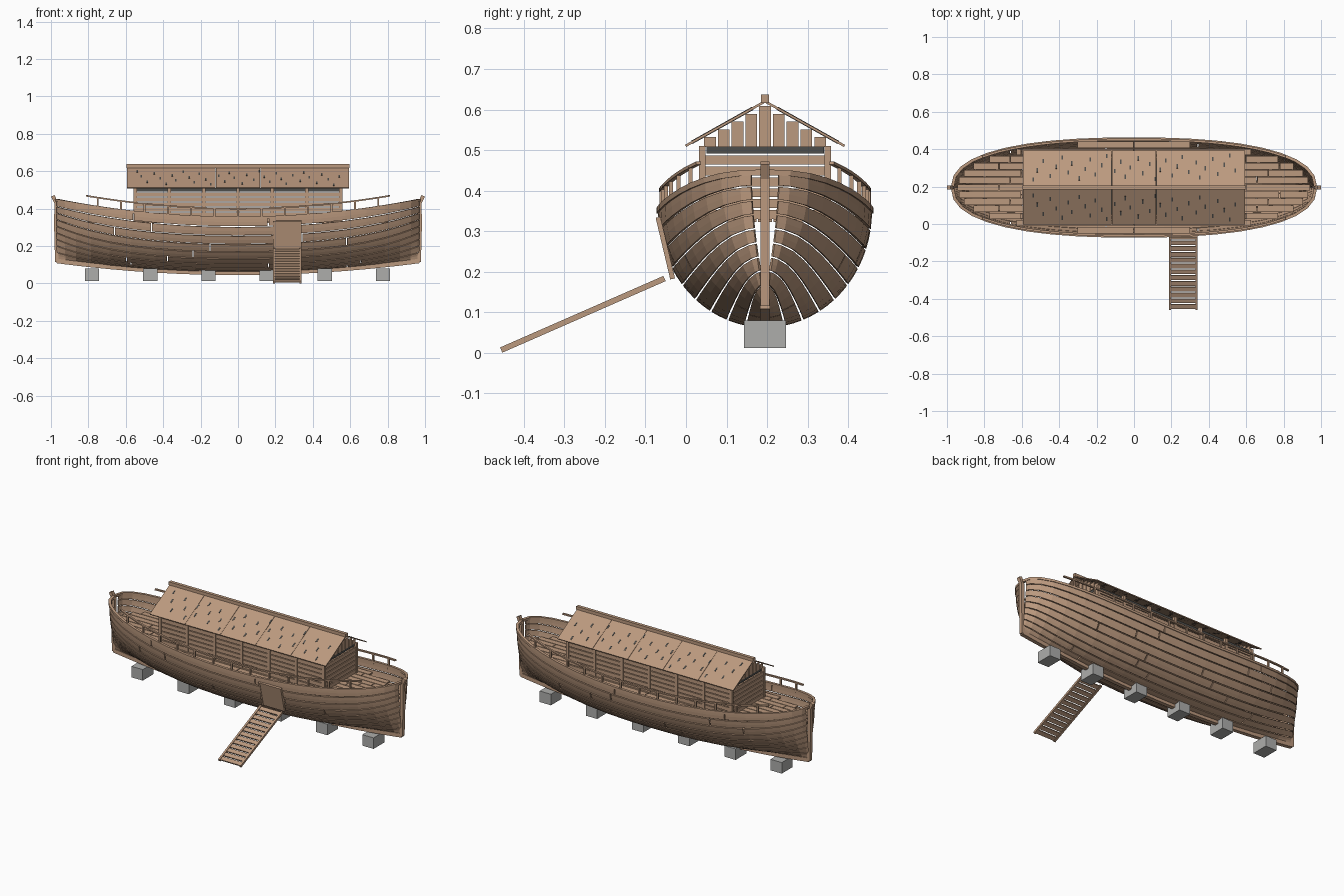
import bpy, bmesh, math, random
from mathutils import Vector

random.seed(4)
cube = bpy.data.objects.get("Cube")
if cube:
    bpy.data.objects.remove(cube, do_unlink=True)

CENTRE_Y = 0.195      # hull centreline; parts are built around it
HALF_LEN = 0.97
BEAM = 0.26


def material(name, rgb):
    m = bpy.data.materials.new(name)
    m.use_nodes = True
    m.diffuse_color = (*rgb, 1)
    m.node_tree.nodes["Principled BSDF"].inputs["Base Color"].default_value = (*rgb, 1)
    return m


WOOD = material("brown wood", (0.50, 0.32, 0.21))
STONE = material("grey stone", (0.42, 0.42, 0.41))
DARK = material("dark opening", (0.075, 0.075, 0.07))


def finish(bm, name, mat, mirror=False, thick=0):
    bmesh.ops.recalc_face_normals(bm, faces=bm.faces)
    me = bpy.data.meshes.new(name)
    bm.to_mesh(me)
    bm.free()
    me.materials.append(mat)
    ob = bpy.data.objects.new(name, me)
    ob.location.y = CENTRE_Y
    bpy.context.collection.objects.link(ob)
    if thick:
        s = ob.modifiers.new("thickness", 'SOLIDIFY')
        s.thickness, s.offset = thick, 0
    if mirror:
        m = ob.modifiers.new("mirror", 'MIRROR')
        m.use_axis = (False, True, False)
        m.use_mirror_merge = False
    return ob


def box(bm, x0, x1, y0, y1, z0, z1):
    vs = bmesh.ops.create_cube(bm, size=1)["verts"]
    for v in vs:
        v.co = ((x0 + x1) / 2 + v.co.x * (x1 - x0),
                (y0 + y1) / 2 + v.co.y * (y1 - y0),
                (z0 + z1) / 2 + v.co.z * (z1 - z0))


def sweep(bm, pts, w, h, side=None):
    """Rectangular bar along a path: w across, h in depth."""
    pts = [Vector(p) for p in pts]
    rings = []
    for i, p in enumerate(pts):
        t = (pts[min(i + 1, len(pts) - 1)] - pts[max(i - 1, 0)]).normalized()
        s = Vector(side) if side else t.cross(Vector((0, 0, 1))).normalized()
        u = s.cross(t).normalized()
        rings.append([bm.verts.new(p + s * a * w / 2 + u * b * h / 2)
                      for a, b in ((-1, -1), (1, -1), (1, 1), (-1, 1))])
    for a, b in zip(rings, rings[1:]):
        for k in range(4):
            bm.faces.new((a[k], a[(k + 1) % 4], b[(k + 1) % 4], b[k]))
    bm.faces.new(rings[0])
    bm.faces.new(rings[-1])


# Hull shape
def plan(x, half=BEAM, length=HALF_LEN):
    return half * max(0, 1 - (abs(x) / length) ** 2.4) ** (1 / 2.4)


def sheer(x):
    return 0.35 + 0.095 * (x / HALF_LEN) ** 2


def bottom(x):
    return 0.066 + 0.064 * (x / HALF_LEN) ** 2


def hull_point(x, t):
    a = t * math.pi / 2
    blend = abs(x / HALF_LEN) ** 4
    depth = math.sin(a) * (1 - blend) + t * blend
    return (x, max(plan(x) * math.cos(a), 0.004),
            sheer(x) - (sheer(x) - bottom(x)) * depth)


STATIONS = [HALF_LEN * math.sin(math.radians(a)) for a in range(-90, 91, 9)]

# Hull strakes, with open seams and staggered butt joints
STRAKES = 9
bm = bmesh.new()
for k in range(STRAKES):
    t0, t1 = k / STRAKES, (k + 1) / STRAKES - 0.012
    joints = sorted(random.uniform(-0.3, 0.3) + c for c in (-0.4, 0.4))
    ends = [-HALF_LEN, *joints, HALF_LEN]
    for a, b in zip(ends, ends[1:]):
        a, b = a + 0.003, b - 0.003
        xs = [a] + [x for x in STATIONS if a + 0.005 < x < b - 0.005] + [b]
        rows = [[bm.verts.new(hull_point(x, t0 + (t1 - t0) * j / 2)) for j in range(3)]
                for x in xs]
        for r, s in zip(rows, rows[1:]):
            for j in range(2):
                bm.faces.new((r[j], s[j], s[j + 1], r[j + 1]))
finish(bm, "hull_planks", WOOD, mirror=True, thick=0.008)

# Gunwale cap along the sheer
bm = bmesh.new()
sweep(bm, [(x, max(plan(x), 0.006), sheer(x)) for x in STATIONS], 0.016, 0.014)
finish(bm, "gunwale", WOOD, mirror=True)

# Keel and the stem posts with outward leaning tips
bm = bmesh.new()
sweep(bm, [(x, 0, bottom(x) - 0.01) for x in STATIONS], 0.024, 0.024, (0, 1, 0))
finish(bm, "keel", WOOD)
for s, name in ((-1, "right_stem_post"), (1, "left_stem_post")):
    bm = bmesh.new()
    sweep(bm, [(s * 0.968, 0, 0.115), (s * 0.973, 0, 0.3), (s * 0.972, 0, 0.43),
               (s * 0.99, 0, 0.468)], 0.022, 0.02, (0, 1, 0))
    finish(bm, name, WOOD)

# Deck boards cut to the hull outline
bm = bmesh.new()
PITCH = 0.038
for i in range(-6, 7):
    y = i * PITCH
    inner, outer = y - PITCH / 2 + 0.002, y + PITCH / 2 - 0.002
    reach = max(abs(inner), abs(outer))
    if reach > 0.25:
        continue
    length = 0.945 * (1 - (reach / 0.252) ** 2.4) ** (1 / 2.4)
    cuts = [-length, -0.72 + 0.06 * (i % 3), 0, 0.6 + 0.06 * (i % 4), length]
    cuts = sorted(c for c in cuts if abs(c) <= length)
    for a, b in zip(cuts, cuts[1:]):
        box(bm, a, b - 0.004, inner, outer, 0.322, 0.33)
finish(bm, "deck_boards", WOOD)

# Railing on both sides
bm = bmesh.new()


def rail_point(x):
    return (x, plan(x) - 0.004, 0.4 + 0.068 * (x / 0.81) ** 2)


sweep(bm, [rail_point(0.81 * i / 10) for i in range(-10, 11)], 0.012, 0.008)
for i in range(-6, 7):
    x, y, z = rail_point(i * 0.125)
    box(bm, x - 0.005, x + 0.005, y - 0.005, y + 0.005, sheer(x) - 0.02, z)
finish(bm, "railing", WOOD, mirror=True)

# Cabin walls of spaced boards
HX, HY, FLOOR, EAVE = 0.55, 0.155, 0.33, 0.51
bm = bmesh.new()
for i in range(6):
    z = FLOOR + i * 0.0268
    for s in (-1, 1):
        box(bm, -HX, HX, s * HY - 0.004, s * HY + 0.004, z, z + 0.022)
        box(bm, s * HX - 0.004, s * HX + 0.004, -HY, HY, z, z + 0.022)
finish(bm, "cabin_wall_boards", WOOD)

# Cabin posts
bm = bmesh.new()
for i in range(7):
    x = -HX + i * 2 * HX / 6
    box(bm, x - 0.009, x + 0.009, HY - 0.008, HY + 0.008, FLOOR, EAVE)
finish(bm, "cabin_posts", WOOD, mirror=True)

# Window band under the eaves
bm = bmesh.new()
box(bm, -HX + 0.005, HX - 0.005, -0.145, 0.145, 0.491, 0.509)
finish(bm, "window_band", DARK)

# Gable boards with stepped tops
SLOPE, RIDGE = 0.56, 0.62
bm = bmesh.new()
for s in (-1, 1):
    for i in range(-4, 5):
        y = i * 0.034
        top = RIDGE - 0.004 - SLOPE * (abs(y) + 0.014)
        x = s * (HX - 0.005)
        box(bm, x - 0.004, x + 0.004, y - 0.0145, y + 0.0145, 0.508, top)
finish(bm, "gable_boards", WOOD)

# Roof panels and ridge beam
bm = bmesh.new()


def roof_point(x, y):
    return (x, y, RIDGE - SLOPE * y)


ROOF, PANELS = 0.593, 5
width = 2 * ROOF / PANELS
for i in range(PANELS):
    x = -ROOF + (i + 0.5) * width
    sweep(bm, [roof_point(x, 0.196), roof_point(x, 0.002)], width - 0.0015, 0.006, (1, 0, 0))
finish(bm, "roof_panels", WOOD, mirror=True)
bm = bmesh.new()
box(bm, -ROOF - 0.003, ROOF + 0.003, -0.01, 0.01, 0.616, 0.637)
finish(bm, "ridge_beam", WOOD)

# Small slots scattered over the roof
bm = bmesh.new()
for i in range(36):
    x = -0.56 + 1.12 * (i + 0.5) / 36 + random.uniform(-0.008, 0.008)
    y = 0.03 + 0.13 * ((i * 0.382) % 1)
    sweep(bm, [roof_point(x, y + 0.022), roof_point(x, y)], 0.008, 0.0085, (1, 0, 0))
finish(bm, "roof_slots", DARK, mirror=True)

# Boarding ramp: stringers and slats
RX0, RX1 = 0.187, 0.34
low = Vector((0, -0.456 - CENTRE_Y, 0.0065))
high = Vector((0, -0.053 - CENTRE_Y, 0.183))
mid = Vector(((RX0 + RX1) / 2, 0, 0))
bm = bmesh.new()
for x in (RX0 + 0.006, RX1 - 0.006):
    off = Vector((x, 0, 0))
    sweep(bm, [low + off, high + off], 0.012, 0.014, (1, 0, 0))
SLATS = 13
for i in range(SLATS):
    a = low.lerp(high, (i + 0.1) / SLATS) + mid
    b = low.lerp(high, (i + 0.85) / SLATS) + mid
    sweep(bm, [a, b], RX1 - RX0 - 0.02, 0.008, (1, 0, 0))
finish(bm, "boarding_ramp", WOOD)

# Hatch door leaning against the hull, with a raised frame
top = Vector((0, -0.069 - CENTRE_Y, 0.334))
foot = Vector((0, -0.033 - CENTRE_Y, 0.182))
bm = bmesh.new()
sweep(bm, [foot + mid, top + mid], RX1 - RX0 - 0.004, 0.006, (1, 0, 0))
for x in (RX0 + 0.005, RX1 - 0.005):
    off = Vector((x, 0, 0))
    sweep(bm, [foot + off, top + off], 0.01, 0.012, (1, 0, 0))
sweep(bm, [top.lerp(foot, 0.06) + mid, top + mid], RX1 - RX0, 0.012, (1, 0, 0))
finish(bm, "hatch_door", WOOD)

# Stone support blocks under the keel
bm = bmesh.new()
for i in range(6):
    x = -0.78 + i * 0.311
    box(bm, x - 0.038, x + 0.038, -0.052, 0.052, 0.012, 0.079)
finish(bm, "support_blocks", STONE)
